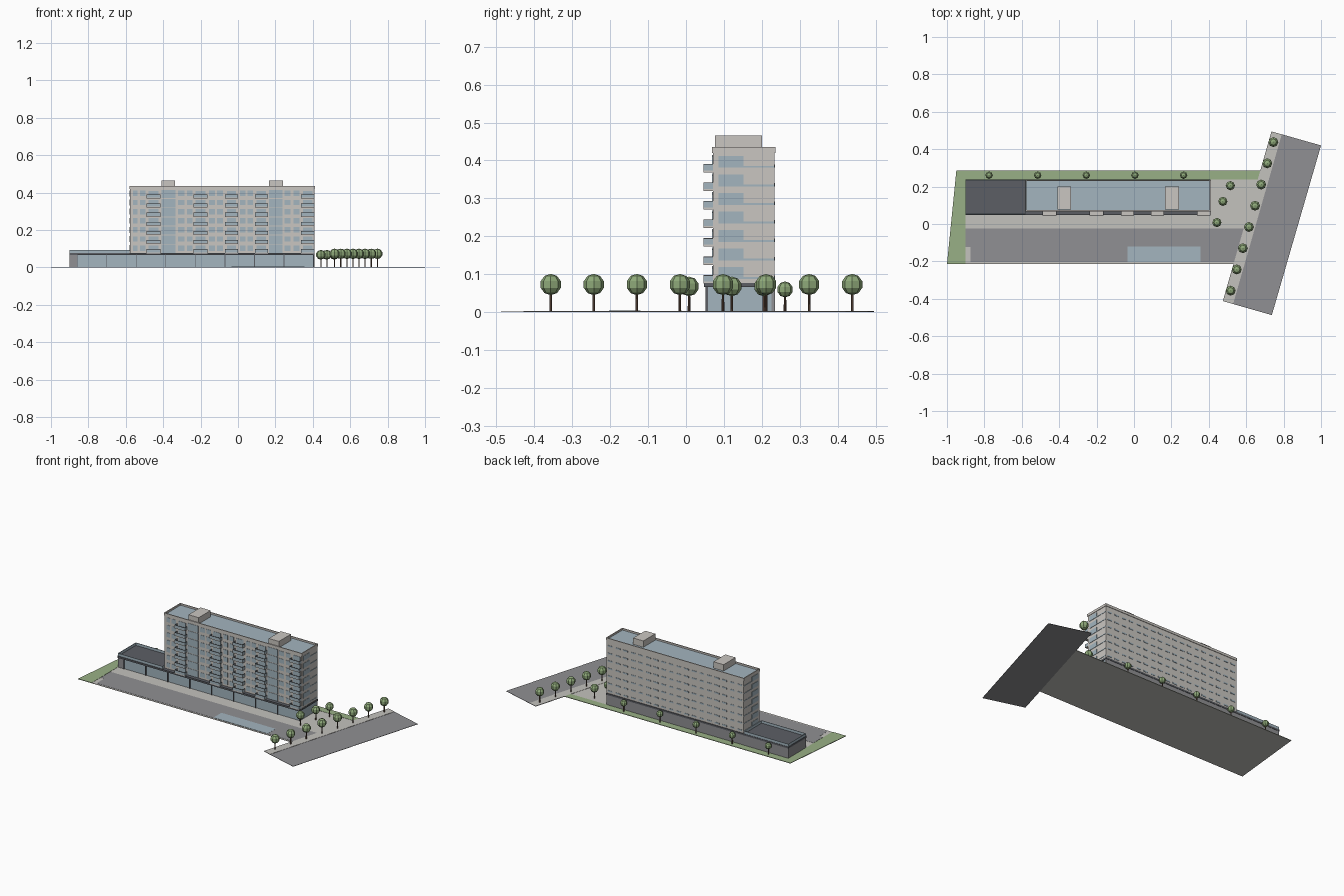
import bpy, bmesh, math
from mathutils import Matrix, Vector

if "Cube" in bpy.data.objects:
    bpy.data.objects.remove(bpy.data.objects["Cube"])


def mat(name, r, g, b):
    lin = [((c / 255 + 0.055) / 1.055) ** 2.4 for c in (r, g, b)]
    m = bpy.data.materials.new(name)
    m.diffuse_color = (*lin, 1)
    m.use_nodes = True
    m.node_tree.nodes["Principled BSDF"].inputs["Base Color"].default_value = m.diffuse_color
    return m


CONCRETE = mat("pale concrete", 202, 198, 193)
PAVING = mat("paving", 196, 194, 189)
GLASS = mat("blue glass", 163, 181, 191)
ASPHALT = mat("asphalt grey", 144, 144, 147)
DARK = mat("dark slab", 92, 95, 101)
GRASS = mat("grass", 153, 176, 134)
LEAF = mat("leaf green", 143, 170, 122)
BARK = mat("bark", 98, 76, 64)


def finish(bm, name, material):
    bmesh.ops.recalc_face_normals(bm, faces=bm.faces[:])
    me = bpy.data.meshes.new(name)
    bm.to_mesh(me)
    bm.free()
    me.materials.append(material)
    ob = bpy.data.objects.new(name, me)
    bpy.context.collection.objects.link(ob)
    return ob


def boxes(name, material, items):
    """One object from boxes given as (x0, x1, y0, y1, z0, z1)."""
    bm = bmesh.new()
    for x0, x1, y0, y1, z0, z1 in items:
        m = Matrix.Translation(((x0 + x1) / 2, (y0 + y1) / 2, (z0 + z1) / 2))
        m = m @ Matrix.Diagonal((x1 - x0, y1 - y0, z1 - z0, 1))
        bmesh.ops.create_cube(bm, size=1, matrix=m)
    return finish(bm, name, material)


def slab(name, material, outline, z0, z1):
    """Flat plate extruded from an outline."""
    bm = bmesh.new()
    f = bm.faces.new([bm.verts.new((x, y, z0)) for x, y in outline])
    g = bmesh.ops.extrude_face_region(bm, geom=[f])
    bmesh.ops.translate(bm, vec=(0, 0, z1 - z0),
                        verts=[v for v in g["geom"] if isinstance(v, bmesh.types.BMVert)])
    return finish(bm, name, material)


def frame(x0, x1, y0, y1, z0, z1, t):
    """Four thin walls around a rectangle."""
    return [(x0, x1, y0, y0 + t, z0, z1), (x0, x1, y1 - t, y1, z0, z1),
            (x0, x0 + t, y0 + t, y1 - t, z0, z1), (x1 - t, x1, y0 + t, y1 - t, z0, z1)]


def edge_x(y):
    """Kerb line of the slanted street."""
    return 0.475 + (y + 0.412) * 0.2867


# Site plates
slab("site_paving", PAVING, [(-1, -0.215), (edge_x(-0.215), -0.215),
                             (edge_x(0.285), 0.285), (-0.95, 0.285)], 0, 0.002)
slab("back_lawn", GRASS, [(-0.954, 0.238), (edge_x(0.238), 0.238),
                          (edge_x(0.285), 0.285), (-0.95, 0.285)], 0.002, 0.0035)
slab("side_lawn", GRASS, [(-1, -0.215), (-0.902, -0.215), (-0.902, 0.238), (-0.954, 0.238)],
     0.002, 0.0035)
slab("car_park", ASPHALT, [(-0.9, -0.122), (-0.875, -0.122), (-0.875, -0.203),
                           (edge_x(-0.203), -0.203), (edge_x(-0.025), -0.025), (-0.9, -0.025)],
     0.002, 0.003)
boxes("blue_plaza_plate", GLASS, [(-0.035, 0.355, -0.203, -0.12, 0.003, 0.004)])
slab("street", ASPHALT, [(0.475, -0.412), (0.737, -0.487), (1, 0.42), (0.735, 0.495)], 0, 0.002)
slab("street_sidewalk", PAVING, [(0.475, -0.412), (0.53, -0.428), (0.79, 0.479), (0.735, 0.495)],
     0.002, 0.0035)

# Podium
boxes("podium_glass", GLASS, [(-0.86, 0.405, 0.058, 0.226, 0.002, 0.066)])
boxes("podium_walls", ASPHALT, [(-0.9, -0.86, 0.055, 0.235, 0.002, 0.066),
                                (-0.86, 0.408, 0.226, 0.235, 0.002, 0.066)])
boxes("podium_mullions", DARK, [(x - 0.002, x + 0.002, 0.052, 0.058, 0.002, 0.066)
                                for x in [-0.86 + 0.158 * i for i in range(9)]])
boxes("podium_roof_slab", DARK, [(-0.902, 0.41, 0.048, 0.237, 0.066, 0.077)])
boxes("terrace_railing", GLASS, frame(-0.9, -0.58, 0.052, 0.235, 0.077, 0.094, 0.003))

# Tower
X0, X1, Y0, Y1 = -0.578, 0.408, 0.071, 0.233
Z0, STEP = 0.075, 0.0488
floors = [Z0 + STEP * k for k in range(7)]
boxes("tower_body", CONCRETE, [(X0, X1, Y0, Y1, 0.077, 0.422)])
boxes("roof_parapet", CONCRETE, frame(X0 - 0.003, X1 + 0.003, Y0 - 0.003, Y1 + 0.003,
                                      0.42, 0.436, 0.006))
boxes("roof_deck", GLASS, [(X0, X1, Y0, Y1, 0.422, 0.425)])
boxes("roof_stair_heads", CONCRETE, [(x, x + 0.073, 0.077, 0.2, 0.422, 0.466)
                                     for x in (-0.41, 0.167)])

# Front windows: wide stair bays, balcony doors and single windows between
stairs = [(-0.41, -0.335), (0.165, 0.237)]
balcony_x = [(-0.488, -0.415), (-0.237, -0.163), (-0.07, 0.0), (0.09, 0.16), (0.338, 0.408)]
singles = [(-0.562, -0.537), (-0.525, -0.495), (-0.32, -0.286), (-0.274, -0.244),
           (-0.154, -0.123), (-0.111, -0.08), (0.01, 0.04), (0.05, 0.08),
           (0.248, 0.282), (0.296, 0.328)]
front = []
for z in floors:
    front += [(a, b, Y0 - 0.002, Y0, z + 0.003, z + STEP - 0.002) for a, b in stairs]
    front += [(a + 0.01, b - 0.01, Y0 - 0.002, Y0, z + 0.006, z + 0.042) for a, b in balcony_x]
    front += [(a, b, Y0 - 0.002, Y0, z + 0.014, z + 0.043) for a, b in singles]
boxes("front_windows", GLASS, front)

# End windows with thin sill bands, mirrored to both ends
ends = []
for z in floors:
    for xa, xb in ((X0 - 0.002, X0), (X1, X1 + 0.002)):
        ends.append((xa, xb, 0.086, 0.152, z + 0.013, z + 0.044))
        ends.append((xa, xb, 0.152, Y1, z + 0.013, z + 0.018))
boxes("end_windows", GLASS, ends)

# Back windows: low strips in a regular grid
n = 18
pitch = (X1 - X0) / n
boxes("back_windows", GLASS, [(X0 + pitch * (i + 0.2), X0 + pitch * (i + 0.8), Y1, Y1 + 0.002,
                               z + 0.013, z + 0.022) for i in range(n) for z in floors])

# Balconies
floor_parts, rails, caps = [], [], []
for a, b in balcony_x:
    for z in floors:
        floor_parts.append((a, b, 0.046, Y0, z + 0.001, z + 0.006))
        for lo, hi, out in ((0.006, 0.021, rails), (0.021, 0.023, caps)):
            out += [(a, b, 0.046, 0.048, z + lo, z + hi),
                    (a, a + 0.002, 0.048, Y0, z + lo, z + hi),
                    (b - 0.002, b, 0.048, Y0, z + lo, z + hi)]
boxes("balcony_floors", CONCRETE, floor_parts)
boxes("balcony_glass", GLASS, rails)
boxes("balcony_handrails", DARK, caps)

# Trees: (x, y, crown radius, crown centre height)
trees = [(0.745 - 0.0326 * i, 0.438 - 0.1135 * i, 0.028, 0.073) for i in range(8)]
trees += [(x, y, 0.026, 0.068) for x, y in ((0.515, 0.205), (0.475, 0.121), (0.443, 0.008))]
trees += [(-0.775 + 0.26 * i, 0.261, 0.021, 0.06) for i in range(5)]
crowns, trunks = bmesh.new(), bmesh.new()
for x, y, r, h in trees:
    bmesh.ops.create_uvsphere(crowns, u_segments=8, v_segments=5, radius=r,
                              matrix=Matrix.Translation((x, y, h)))
    bmesh.ops.create_cone(trunks, cap_ends=True, segments=6, radius1=0.0035, radius2=0.003,
                          depth=h - 0.002, matrix=Matrix.Translation((x, y, h / 2 + 0.001)))
finish(crowns, "tree_crowns", LEAF)
finish(trunks, "tree_trunks", BARK)
